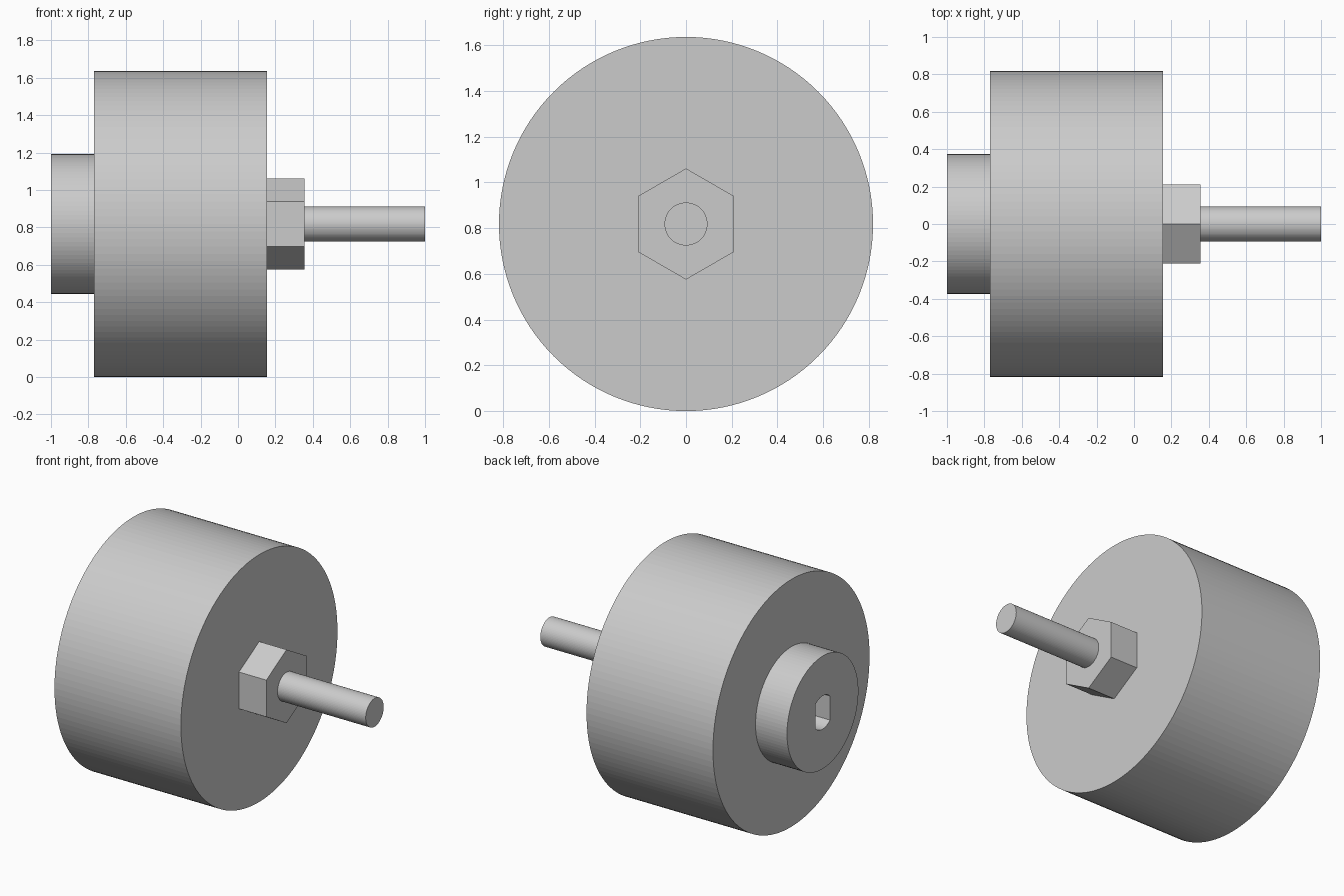
import bpy, bmesh
from math import sin, cos, pi, asin

if "Cube" in bpy.data.objects:
    bpy.data.objects.remove(bpy.data.objects["Cube"])

AXIS_Z = 0.818  # height of the common axis


def circle(radius, sides):
    # (y, z) outline, first corner pointing up
    return [(radius * sin(2 * pi * i / sides), radius * cos(2 * pi * i / sides))
            for i in range(sides)]


def double_d(radius, half_width, steps=12):
    # circle with two flat vertical sides
    a = asin(half_width / radius)
    arc = [-a + 2 * a * i / steps for i in range(steps + 1)]
    return [(radius * sin(t + k), radius * cos(t + k)) for k in (0, pi) for t in arc]


def prism(name, outline, x0, x1):
    # extrude a (y, z) outline along x
    bm = bmesh.new()
    face = bm.faces.new([bm.verts.new((x0, y, z + AXIS_Z)) for y, z in outline])
    ext = bmesh.ops.extrude_face_region(bm, geom=[face], use_keep_orig=True)
    verts = [v for v in ext["geom"] if isinstance(v, bmesh.types.BMVert)]
    bmesh.ops.translate(bm, verts=verts, vec=(x1 - x0, 0, 0))
    bmesh.ops.recalc_face_normals(bm, faces=bm.faces)
    mesh = bpy.data.meshes.new(name)
    bm.to_mesh(mesh)
    bm.free()
    obj = bpy.data.objects.new(name, mesh)
    bpy.context.collection.objects.link(obj)
    return obj


# main drum, hexagonal nut and shaft
prism("drum", circle(0.818, 128), -0.77, 0.155)
prism("hex_nut", circle(0.243, 6), 0.155, 0.355)
prism("shaft", circle(0.094, 64), 0.355, 1.0)

# rear hub with a flat-sided socket
hub = prism("rear_hub", circle(0.373, 96), -1.0, -0.77)
cutter = prism("socket_cutter", double_d(0.11, 0.076), -1.1, -0.7)
cutter.hide_render = True
cutter.hide_set(True)
cut = hub.modifiers.new("socket", "BOOLEAN")
cut.operation = "DIFFERENCE"
cut.solver = "EXACT"
cut.object = cutter
